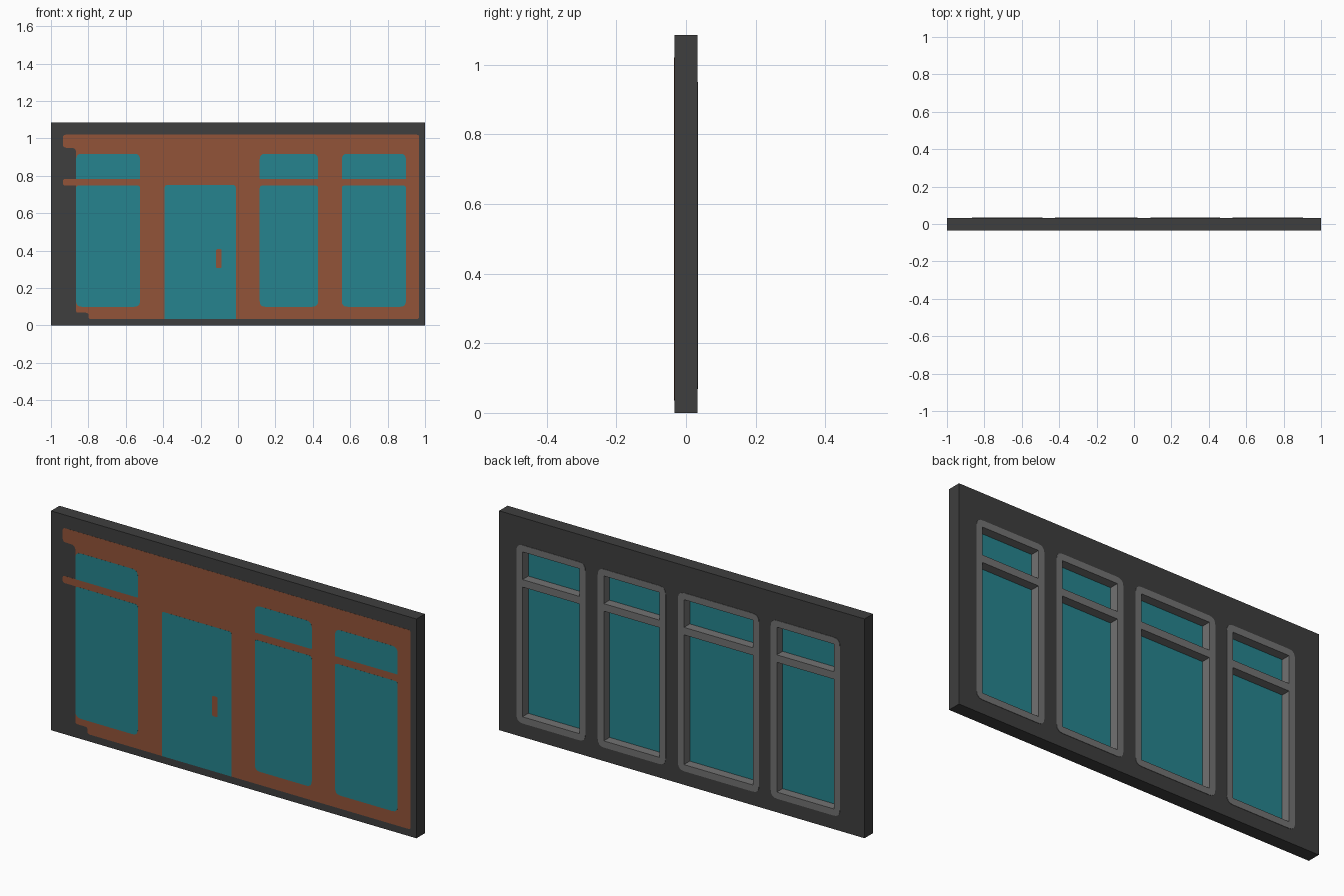
import bpy, bmesh, math
from mathutils import Vector

if "Cube" in bpy.data.objects:
    bpy.data.objects.remove(bpy.data.objects["Cube"])


def material(name, rgb):
    m = bpy.data.materials.new(name)
    lin = [((c / 255 + 0.055) / 1.055) ** 2.4 for c in rgb]
    m.diffuse_color = (*lin, 1)
    m.use_nodes = True
    m.node_tree.nodes["Principled BSDF"].inputs["Base Color"].default_value = m.diffuse_color
    return m


CHARCOAL = material("charcoal", (62, 62, 62))
BROWN = material("brown", (146, 83, 56))
TEAL = material("teal", (38, 132, 142))
GREY = material("grey", (114, 114, 114))

FRONT, BACK = -0.0335, 0.0325     # wall faces
FLOOR = -0.012                    # bottom of the window recesses


def rounded(points, radii, steps=4):
    """Closed outline with each corner replaced by a small curve."""
    out, n = [], len(points)
    for i, r in enumerate(radii):
        p = Vector(points[i])
        if r == 0:
            out.append(p)
            continue
        a = p + (Vector(points[i - 1]) - p).normalized() * r
        b = p + (Vector(points[(i + 1) % n]) - p).normalized() * r
        for k in range(steps + 1):
            t = k / steps
            out.append(a * (1 - t) ** 2 + p * 2 * t * (1 - t) + b * t * t)
    return out


def rect(x0, x1, z0, z1, bottom=0, top=0):
    return rounded([(x0, z0), (x1, z0), (x1, z1), (x0, z1)],
                   [bottom, bottom, top, top])


def plate(name, loops, y0, y1, mat):
    """Solid plate in the x-z plane; loops after the first are holes."""
    cu = bpy.data.curves.new(name, 'CURVE')
    cu.dimensions = '2D'
    cu.fill_mode = 'BOTH'
    cu.extrude = (y1 - y0) / 2
    for loop in loops:
        s = cu.splines.new('POLY')
        s.points.add(len(loop) - 1)
        for pt, v in zip(s.points, loop):
            pt.co = (v.x, v.y, 0, 1)
        s.use_cyclic_u = True
    ob = bpy.data.objects.new(name, cu)
    bpy.context.collection.objects.link(ob)
    ob.rotation_euler.x = math.pi / 2
    ob.location.y = (y0 + y1) / 2
    bpy.ops.object.select_all(action='DESELECT')
    ob.select_set(True)
    bpy.context.view_layer.objects.active = ob
    bpy.ops.object.convert(target='MESH')
    ob = bpy.context.object
    ob.name = name
    bm = bmesh.new()
    bm.from_mesh(ob.data)
    bmesh.ops.remove_doubles(bm, verts=bm.verts, dist=1e-5)
    bmesh.ops.recalc_face_normals(bm, faces=bm.faces)
    for f in bm.faces:
        f.smooth = False
    bm.to_mesh(ob.data)
    bm.free()
    ob.data.materials.clear()
    ob.data.materials.append(mat)
    return ob


# Wall slab
wall = plate("wall", [rect(-1, 1, 0, 1.085)], FRONT, BACK, CHARCOAL)

# Back windows: recess, frame with transom, glass
RIM, Z0, Z1 = 0.033, 0.068, 0.95
BAR0, BAR1 = 0.743, 0.78
for i, (x0, x1) in enumerate([(-0.866, -0.488), (-0.423, 0.02),
                              (0.088, 0.459), (0.527, 0.904)], 1):
    outline = rect(x0, x1, Z0, Z1, 0.035, 0.035)
    cutter = plate(f"recess_cutter_{i}", [outline], FLOOR, 0.1, CHARCOAL)
    cutter.hide_render = True
    cutter.hide_viewport = True
    mod = wall.modifiers.new(f"recess_{i}", 'BOOLEAN')
    mod.operation = 'DIFFERENCE'
    mod.solver = 'EXACT'
    mod.object = cutter
    xa, xb = x0 + RIM, x1 - RIM
    plate(f"back_window_frame_{i}",
          [outline, rect(xa, xb, Z0 + RIM, BAR0), rect(xa, xb, BAR1, Z1 - RIM)],
          FLOOR, BACK + 0.002, GREY)
    plate(f"back_glass_{i}", [rect(xa, xb, Z0 + RIM, Z1 - RIM)],
          FLOOR - 0.001, FLOOR + 0.001, TEAL)

# Apply the recesses
bpy.ops.object.select_all(action='DESELECT')
wall.select_set(True)
bpy.context.view_layer.objects.active = wall
for mod in list(wall.modifiers):
    bpy.ops.object.modifier_apply(modifier=mod.name)

# Painted facade with stepped left edge
R = 0.012
facade = [(-0.80, 0.035), (0.968, 0.035), (0.968, 1.02), (-0.936, 1.02),
          (-0.936, 0.95), (-0.866, 0.95), (-0.866, 0.783), (-0.936, 0.783),
          (-0.936, 0.748), (-0.866, 0.748), (-0.866, 0.068), (-0.80, 0.068)]
plate("painted_facade",
      [rounded(facade, [R, R, R, 0.015, 0.018, 0.025, 0, R, R, 0, R, R])],
      FRONT - 0.0006, FRONT + 0.001, BROWN)

# Front panes: tall lower pane and short upper pane
for i, (x0, x1) in enumerate([(-0.866, -0.524), (0.116, 0.428),
                              (0.555, 0.898)], 1):
    plate(f"front_lower_pane_{i}", [rect(x0, x1, 0.10, 0.748, 0.03, 0.015)],
          FRONT - 0.001, FRONT + 0.001, TEAL)
    plate(f"front_upper_pane_{i}", [rect(x0, x1, 0.783, 0.918, 0.004, 0.03)],
          FRONT - 0.001, FRONT + 0.001, TEAL)

# Door and handle
plate("door", [rect(-0.392, -0.012, 0.035, 0.75, 0, 0.012)],
      FRONT - 0.001, FRONT + 0.001, TEAL)
plate("door_handle", [rect(-0.118, -0.087, 0.307, 0.408, 0.01, 0.01)],
      FRONT - 0.0015, FRONT + 0.001, BROWN)
